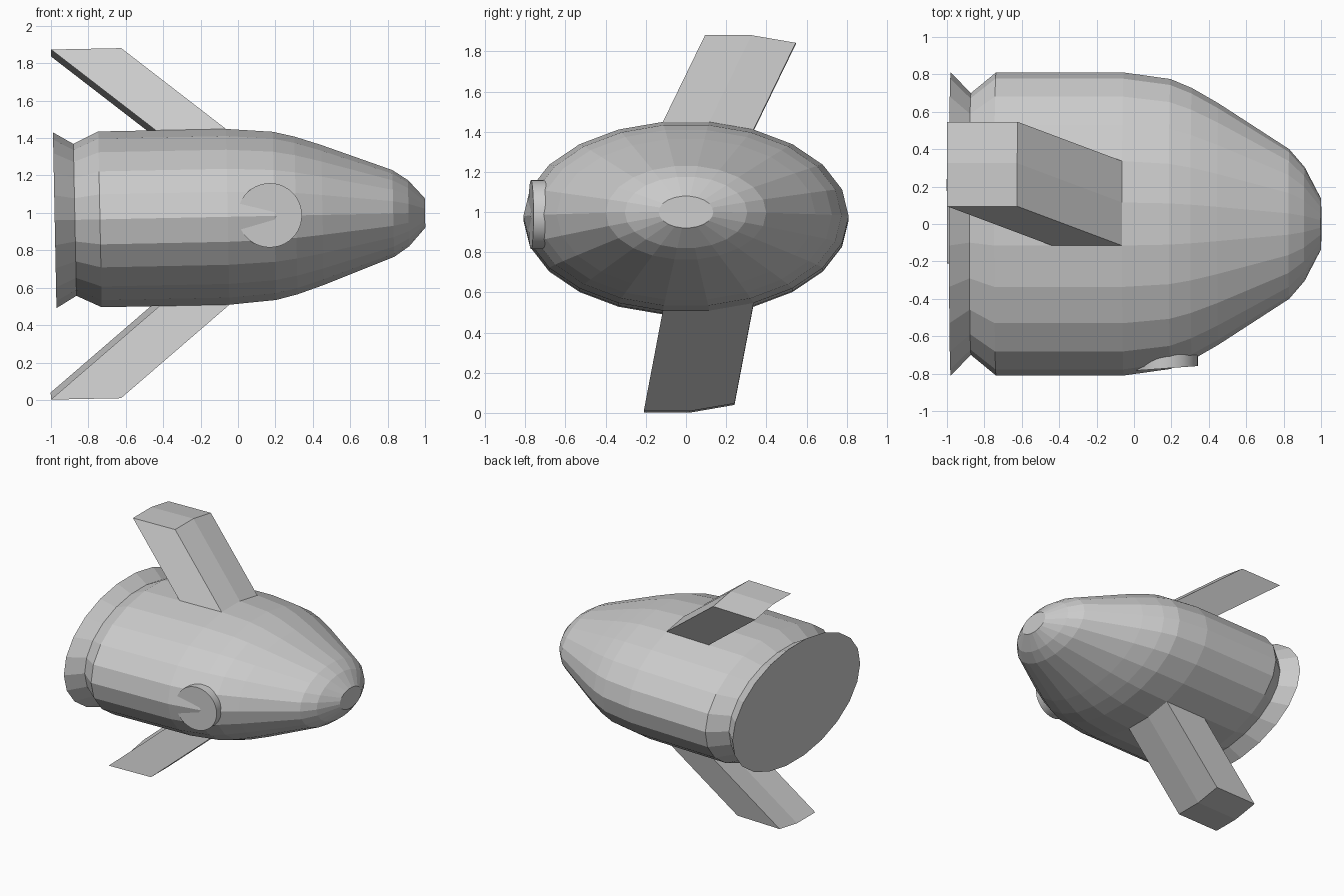
import bpy
import bmesh
from math import cos, sin, pi, radians
from mathutils import Vector

if "Cube" in bpy.data.objects:
    bpy.data.objects.remove(bpy.data.objects["Cube"])

SIDES = 22
TILT = 0.02      # slight nose-up pitch
FLATTEN = 0.586  # height / width of the hull section


def hull_point(x, radius, k):
    a = 2 * pi * k / SIDES
    dz = radius * FLATTEN * sin(a)
    return Vector((x - TILT * dz, radius * cos(a), 0.98 + TILT * x + dz))


def make_object(name, bm):
    bmesh.ops.recalc_face_normals(bm, faces=bm.faces)
    mesh = bpy.data.meshes.new(name)
    bm.to_mesh(mesh)
    bm.free()
    obj = bpy.data.objects.new(name, mesh)
    bpy.context.collection.objects.link(obj)
    return obj


def loft(name, rings, closed):
    """Skin a list of point rings and cap both ends."""
    bm = bmesh.new()
    rows = [[bm.verts.new(p) for p in ring] for ring in rings]
    n = len(rows[0])
    for a, b in zip(rows, rows[1:]):
        for i in range(n):
            j = (i + 1) % n
            bm.faces.new((a[i], a[j], b[j], b[i]))
    if closed:
        bm.faces.new(rows[0])
        bm.faces.new(rows[-1])
    else:  # rings made of two quads side by side: 0-1-2 / 3-4-5
        for r in (rows[0], rows[-1]):
            bm.faces.new((r[0], r[1], r[4], r[5]))
            bm.faces.new((r[1], r[2], r[3], r[4]))
    return make_object(name, bm)


# Hull: flared tail, barrel and tapered nose (x, half width)
profile = [(-0.98, 0.81), (-0.872, 0.70), (-0.738, 0.81), (-0.43, 0.81),
           (-0.055, 0.81), (0.195, 0.775), (0.31, 0.727), (0.452, 0.645),
           (0.83, 0.40), (0.912, 0.305), (1.0, 0.136)]
loft("hull", [[hull_point(x, r, k) for k in range(SIDES)] for x, r in profile], True)


# Swept fins: two hull facets wide, drawn back from the hull surface
def fin(name, sign, sweep):
    sweep = Vector(sweep)
    ks = [sign * k for k in (4, 5, 6)]
    base = [hull_point(-0.055, 0.81, k) for k in ks]
    base += [hull_point(-0.43, 0.81, k) for k in reversed(ks)]
    root = [p - sweep * 0.04 for p in base]
    tip = [p + sweep for p in base]
    loft(name, [root, tip], False)


fin("upper_fin", 1, (-0.56, 0.21, 0.432))
fin("lower_fin", -1, (-0.58, -0.095, -0.50))

# Side disc, half sunk in the hull, its outer face slightly skewed
bm = bmesh.new()
bmesh.ops.create_cone(bm, cap_ends=True, segments=40, radius1=0.172, radius2=0.172, depth=0.16)
for v in bm.verts:
    x, y, z = v.co
    outer = z > 0
    v.co = (0.17 + x, -0.772 + 0.074 * x if outer else -0.62, 0.987 + y)
disc = make_object("side_disc", bm)
bpy.ops.object.select_all(action='DESELECT')
disc.select_set(True)
bpy.context.view_layer.objects.active = disc
bpy.ops.object.shade_smooth_by_angle(angle=radians(30))
